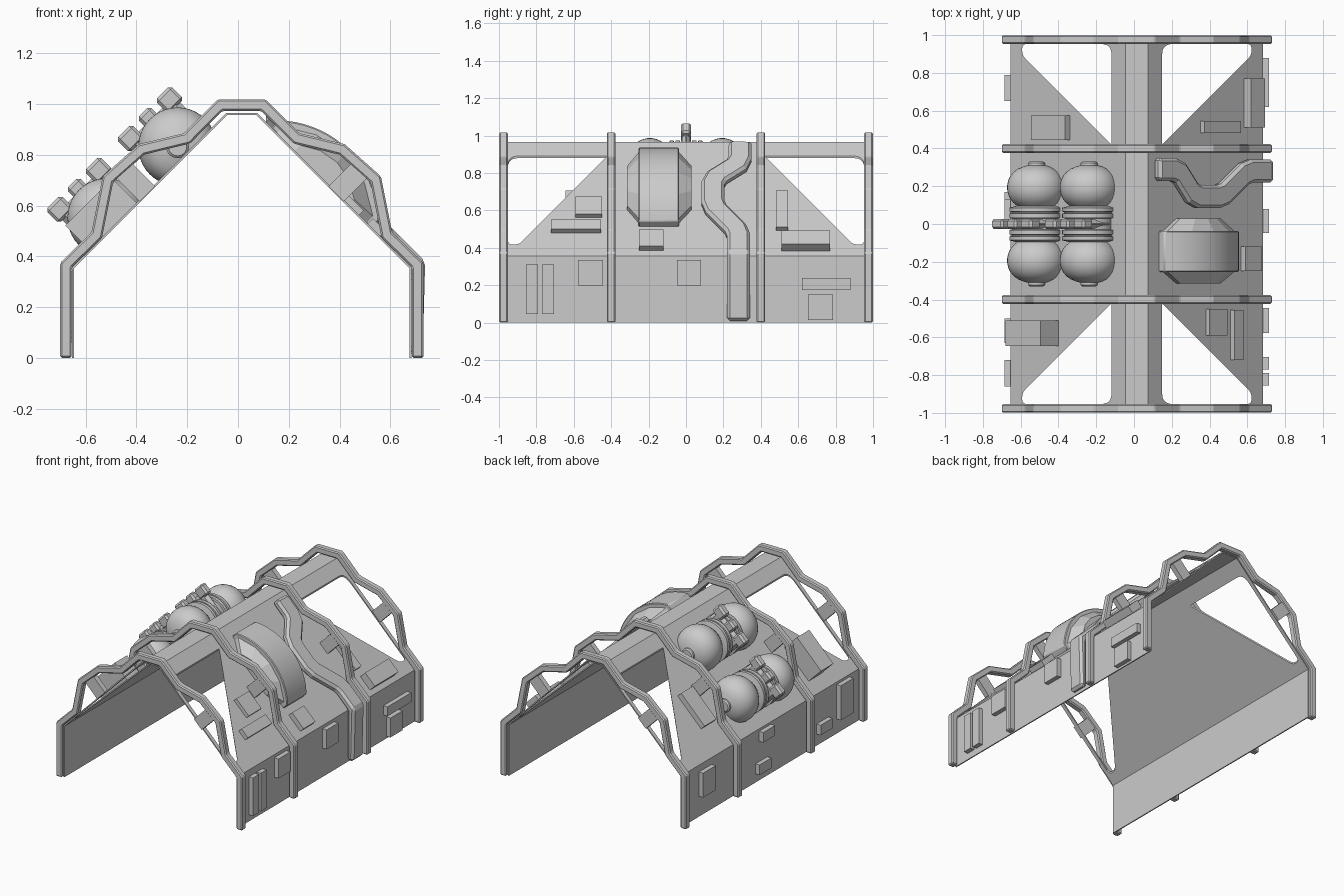
import bpy, bmesh, math
from mathutils import Vector

if "Cube" in bpy.data.objects:
    bpy.data.objects.remove(bpy.data.objects["Cube"])

CX = 0.015            # centre line of the frame
SUM = 1.025           # sloped roof: |x| + z = SUM
R = math.sqrt(0.5)

grey = bpy.data.materials.new("hull_grey")
grey.diffuse_color = (0.6, 0.6, 0.6, 1)
grey.use_nodes = True
grey.node_tree.nodes["Principled BSDF"].inputs["Base Color"].default_value = grey.diffuse_color


def finish(name, bm, bevel=0.0, smooth=False):
    bmesh.ops.recalc_face_normals(bm, faces=bm.faces[:])
    me = bpy.data.meshes.new(name)
    bm.to_mesh(me)
    bm.free()
    ob = bpy.data.objects.new(name, me)
    bpy.context.collection.objects.link(ob)
    me.materials.append(grey)
    if bevel:
        m = ob.modifiers.new("bevel", "BEVEL")
        m.width, m.segments, m.limit_method = bevel, 1, "ANGLE"
    if smooth:
        bpy.ops.object.select_all(action="DESELECT")
        ob.select_set(True)
        bpy.context.view_layer.objects.active = ob
        bpy.ops.object.shade_smooth_by_angle(angle=math.radians(32))
    return ob


def loft(bm, rings, cap=True):
    """Join closed rings of points into a skin."""
    vs = [[bm.verts.new(p) for p in r] for r in rings]
    n = len(vs[0])
    for a, b in zip(vs, vs[1:]):
        for i in range(n):
            j = (i + 1) % n
            bm.faces.new((a[i], a[j], b[j], b[i]))
    if cap:
        bm.faces.new(vs[0])
        bm.faces.new(vs[-1])


def roof(side, s, y, t=0.0, n=0.0):
    """Point on the sloped roof: t runs down the slope, n away from it."""
    return Vector((CX + side * (s + (t + n) * R), y, SUM - s + (n - t) * R))


def roof_box(name, side, s, y, length, width, height, base=-0.005, bevel=0.0):
    bm = bmesh.new()
    a, b = length / 2, width / 2
    loft(bm, [[roof(side, s, y + v, t, n) for t, v in ((-a, -b), (a, -b), (a, b), (-a, b))]
              for n in (base, height)])
    return finish(name, bm, bevel)


def offset(pts, d):
    """Offset an open polyline sideways with mitred corners."""
    pts = [Vector(p) for p in pts]
    out = []
    for i, p in enumerate(pts):
        ns = []
        for a, b in ((i - 1, i), (i, i + 1)):
            if a >= 0 and b < len(pts):
                e = (pts[b] - pts[a]).normalized()
                ns.append(Vector((e.y, -e.x)))
        m = sum(ns, Vector((0, 0))).normalized()
        out.append(p + m * (d / m.dot(ns[0])))
    return out


# folded shell with side walls, sloped roof and flat ridge
half = [(0.668, 0), (0.668, 0.357), (0.06, 0.965)]
outer = half + [(-x, z) for x, z in reversed(half)]
inner = offset(outer, -0.008)
section = outer + [tuple(p) for p in reversed(inner)]
bm = bmesh.new()
loft(bm, [[(CX + x, y, z) for x, z in section] for y in (-0.98, 0.98)])
shell = finish("shell", bm)

# four rounded triangular openings in the end bays
corners = [(0.134, 0.953, 0.055), (0.134, 0.42, 0.01), (0.607, 0.893, 0.025), (0.607, 0.953, 0.025)]
hole = []
for i, (x, y, d) in enumerate(corners):
    p = Vector((x, y))
    a = p + (Vector(corners[i - 1][:2]) - p).normalized() * d
    b = p + (Vector(corners[(i + 1) % 4][:2]) - p).normalized() * d
    for k in range(6):
        f = k / 5
        hole.append(a * (1 - f) ** 2 + p * 2 * f * (1 - f) + b * f * f)
bm = bmesh.new()
for sx in (-1, 1):
    for sy in (-1, 1):
        loft(bm, [[(CX + sx * p.x, sy * p.y, z) for p in hole] for z in (0.2, 1.3)])
cutter = finish("opening_cutter", bm)
cutter.hide_render = True
cutter.display_type = "WIRE"
cut = shell.modifiers.new("openings", "BOOLEAN")
cut.operation, cut.object, cut.solver = "DIFFERENCE", cutter, "EXACT"

# ribs arching over the shell, with short struts down to the roof
rib_half = [(0.715, 0), (0.715, 0.375), (0.592, 0.495), (0.548, 0.715),
            (0.405, 0.842), (0.227, 0.885), (0.095, 1.018)]
rib_out = rib_half + [(-x, z) for x, z in reversed(rib_half)]
rib_in = offset(rib_out, -0.045)
for k, y in enumerate((-0.976, -0.4, 0.4, 0.976)):
    bm = bmesh.new()
    loft(bm, [[(CX + a[0], y + dy, a[1]) for dy in (-0.023, 0.023)] +
              [(CX + b[0], y + dy, b[1]) for dy in (0.023, -0.023)]
              for a, b in zip(rib_out, rib_in)])
    finish("rib_%d" % k, bm, 0.007)
    for side in (-1, 1):
        roof_box("rib_strut", side, 0.375, y, 0.085, 0.036, 0.125)

# equipment boxes on the side walls: side, y range, z range
for side, y0, y1, z0, z1 in (
        (1, -0.855, -0.79, 0.045, 0.31), (1, -0.77, -0.705, 0.045, 0.31),
        (1, -0.577, -0.444, 0.20, 0.335), (1, -0.048, 0.08, 0.20, 0.335),
        (1, 0.62, 0.88, 0.175, 0.24), (1, 0.652, 0.786, 0.015, 0.15),
        (-1, 0.65, 0.79, 0.14, 0.31), (-1, 0.0, 0.13, 0.27, 0.34),
        (-1, 0.04, 0.17, 0.06, 0.13), (-1, -0.63, -0.5, 0.08, 0.15),
        (-1, -0.86, -0.72, 0.10, 0.34)):
    bm = bmesh.new()
    loft(bm, [[(CX + side * x, y, z) for y, z in ((y0, z0), (y1, z0), (y1, z1), (y0, z1))]
              for x in (0.662, 0.7)])
    finish("wall_box", bm)

# equipment boxes on the roof: side, s, y, length, width, height
for b in ((1, 0.415, -0.52, 0.135, 0.14, 0.025), (1, 0.52, -0.588, 0.07, 0.265, 0.03),
          (1, 0.595, -0.185, 0.125, 0.13, 0.035), (1, 0.435, 0.513, 0.275, 0.065, 0.028),
          (1, 0.605, 0.64, 0.105, 0.26, 0.052), (-1, 0.444, 0.51, 0.255, 0.13, 0.037),
          (-1, 0.507, -0.578, 0.262, 0.135, 0.135)):
    roof_box("roof_box", *b)

# twin-lobed tanks, sunk into the left roof, each with a three-block clamp
lobe = [(0.0, 0.128), (0.03, 0.128), (0.032, 0.142), (0.055, 0.142), (0.057, 0.132),
        (0.064, 0.132), (0.066, 0.143), (0.086, 0.143), (0.088, 0.136)]
for k in range(11):
    a = math.radians(-55 + k * 12.5)
    lobe.append((0.193 + 0.118 * math.sin(a), 0.155 * math.cos(a) ** 0.75))
lobe += [(0.311, 0.045), (0.322, 0.045), (0.33, 0.036)]
profile = [(-y, r) for y, r in reversed(lobe[1:])] + lobe
for name, x, z in (("upper_tank", -0.238, 0.832), ("lower_tank", -0.517, 0.553)):
    bm = bmesh.new()
    loft(bm, [[(x + r * math.cos(i * math.tau / 40), y, z + r * math.sin(i * math.tau / 40))
               for i in range(40)] for y, r in profile])
    bmesh.ops.bisect_plane(bm, geom=bm.verts[:] + bm.edges[:] + bm.faces[:], dist=1e-5,
                           plane_co=roof(-1, 0.4, 0, 0, -0.004), plane_no=(-R, 0, R),
                           clear_inner=True)
    finish(name, bm, smooth=True)
    # nearest roof position below the tank axis
    s = (SUM - z + CX - x) / 2
    lift = (z + CX - x - SUM) * R
    for t, length in ((-0.108, 0.085), (0.0, 0.07), (0.108, 0.085)):
        roof_box(name + "_clamp", -1, s + t * R, 0, length, 0.055, lift + 0.192, lift + 0.115, 0.012)
    roof_box(name + "_strap", -1, s, 0, 0.26, 0.045, lift + 0.15, 0.0, 0.02)

# domed drum on the right roof with faceted ends
def dome(width, low, high, count):
    sag = high - low
    r = (width ** 2 + sag ** 2) / (2 * sag)
    a = math.asin(width / r)
    arc = [(r * math.sin(f), high - r + r * math.cos(f))
           for f in (-a + 2 * a * i / count for i in range(count + 1))]
    return [(-width, -0.004)] + arc + [(width, -0.004)]

bm = bmesh.new()
loft(bm, [[roof(1, 0.315, y, t, n) for t, n in dome(0.279, 0.04, 0.152, 18)] for y in (-0.253, -0.037)])
finish("drum", bm, 0.005, True)
for name, y0, y1 in (("drum_front_end", -0.25, -0.315), ("drum_back_end", -0.04, 0.03)):
    bm = bmesh.new()
    loft(bm, [[roof(1, 0.315, y, t, n) for t, n in dome(w, lo, hi, 4)]
              for y, w, lo, hi in ((y0, 0.255, 0.035, 0.13), (y1, 0.15, 0.03, 0.085))])
    finish(name, bm)

# flat duct zig-zagging down the right roof and the wall
path = [(0.085, 0.29), (0.17, 0.288), (0.205, 0.27), (0.27, 0.165), (0.305, 0.145),
        (0.405, 0.145), (0.44, 0.16), (0.545, 0.265), (0.58, 0.28), (0.667, 0.28)]
flat = [(s / R, y) for s, y in path]
left, right = offset(flat, 0.061), offset(flat, -0.061)
rings = []
for i, (a, b) in enumerate(zip(left, right)):
    last = i == len(path) - 1
    sa, sb = (path[i][0],) * 2 if last else (a.x * R, b.x * R)
    pa, pb = roof(1, sa, a.y), roof(1, sb, b.y)
    up = Vector((1, 0, math.tan(math.pi / 8))) * 0.055 if last else Vector((R, 0, R)) * 0.055
    rings.append([pa, pb, pb + up, pa + up])
x0 = CX + 0.667
rings.append([(x0, 0.219, 0.01), (x0, 0.341, 0.01), (x0 + 0.045, 0.341, 0.01), (x0 + 0.045, 0.219, 0.01)])
if abs(rings[-2][0].y - 0.219) > 0.05:
    rings[-1] = [rings[-1][k] for k in (1, 0, 3, 2)]
bm = bmesh.new()
loft(bm, rings)
finish("duct", bm, 0.016)
